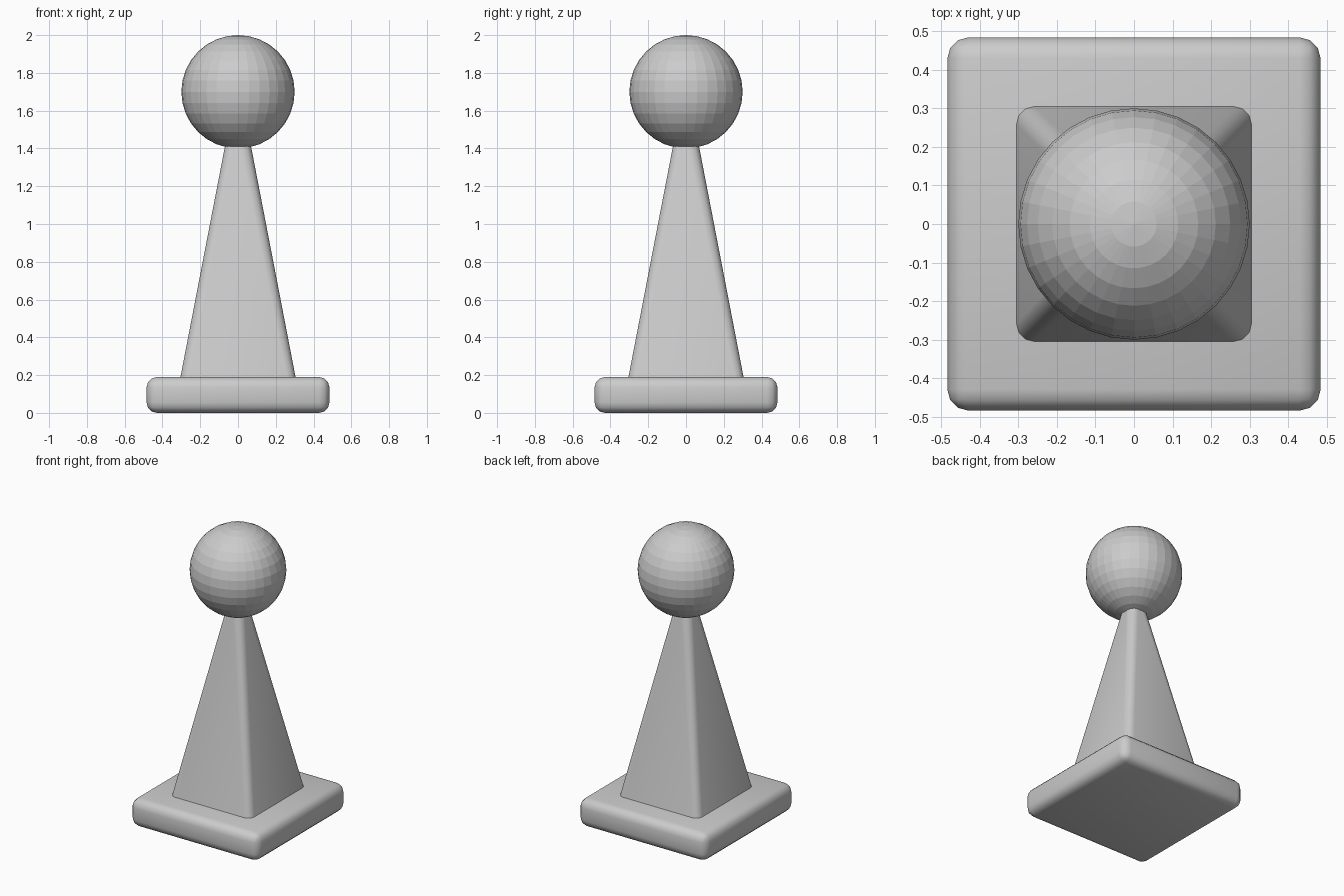
import bpy, bmesh, math

if "Cube" in bpy.data.objects:
    bpy.data.objects.remove(bpy.data.objects["Cube"])


def make_object(name, bm, smooth):
    mesh = bpy.data.meshes.new(name)
    bm.normal_update()
    bm.to_mesh(mesh)
    bm.free()
    obj = bpy.data.objects.new(name, mesh)
    bpy.context.collection.objects.link(obj)
    if smooth:
        bpy.ops.object.select_all(action='DESELECT')
        obj.select_set(True)
        bpy.context.view_layer.objects.active = obj
        bpy.ops.object.shade_smooth_by_angle(angle=math.radians(30))
    return obj


def frustum(bottom, top, z0, z1):
    # Square section, tapering from half-width bottom to half-width top
    bm = bmesh.new()
    bmesh.ops.create_cube(bm, size=2)
    for v in bm.verts:
        half = top if v.co.z > 0 else bottom
        v.co.x *= half
        v.co.y *= half
        v.co.z = z1 if v.co.z > 0 else z0
    return bm


def bevel(bm, edges, width):
    bmesh.ops.bevel(bm, geom=edges, offset=width, offset_type='OFFSET',
                    segments=3, profile=0.5, affect='EDGES')


# Rounded square base
bm = frustum(0.484, 0.484, 0.0, 0.19)
bevel(bm, bm.edges[:], 0.055)
make_object("base", bm, True)

# Tapered body with rounded corner edges, ends buried in base and ball
bm = frustum(0.322, 0.052, 0.1, 1.5)
sides = [e for e in bm.edges if abs(e.verts[0].co.z - e.verts[1].co.z) > 1]
bevel(bm, sides, 0.045)
make_object("body", bm, True)

# Faceted ball on top
bm = bmesh.new()
bmesh.ops.create_uvsphere(bm, u_segments=32, v_segments=16, radius=0.3)
bmesh.ops.translate(bm, verts=bm.verts, vec=(0, 0, 1.7))
make_object("ball", bm, False)
